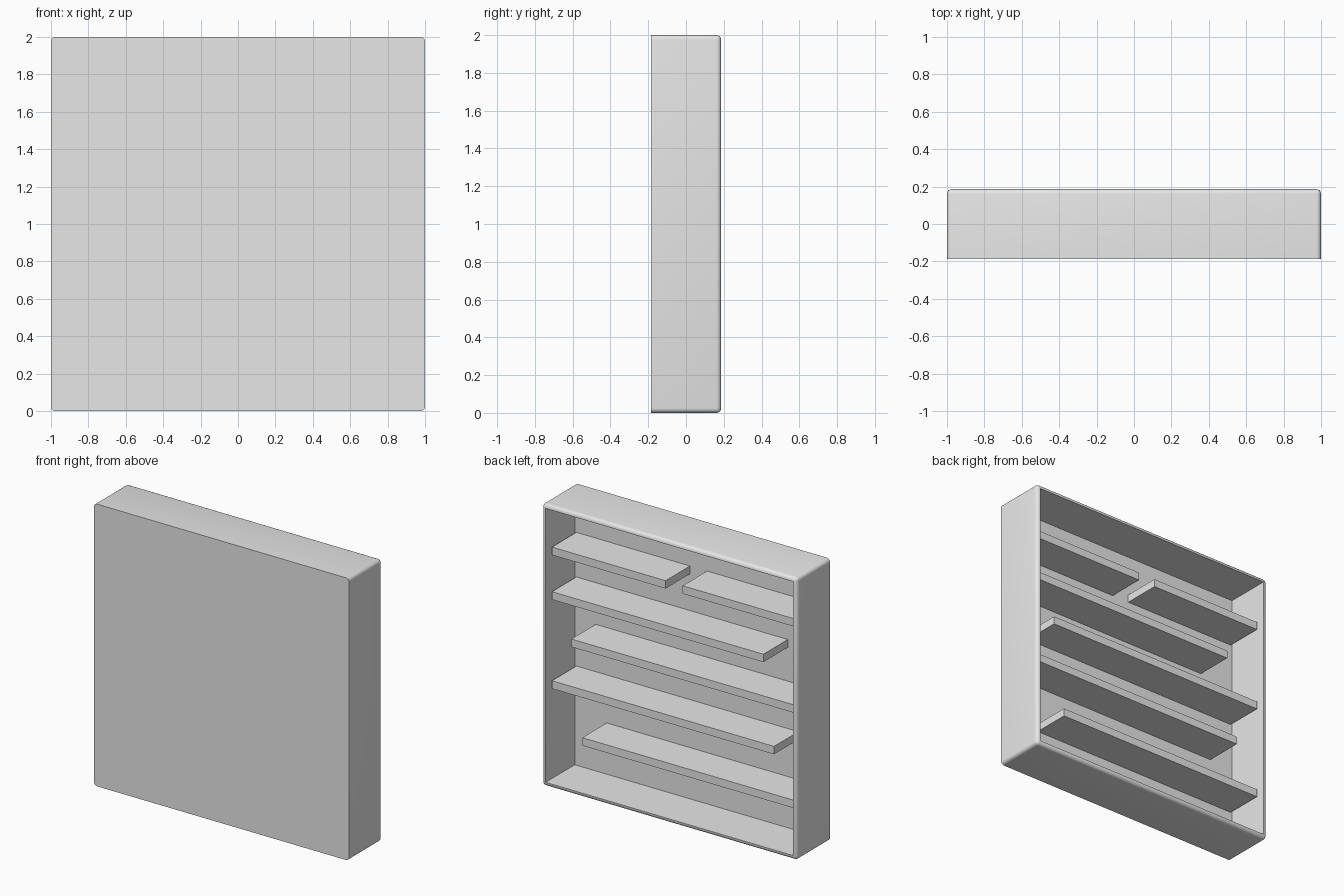
import bpy
import bmesh

cube = bpy.data.objects.get("Cube")
if cube:
    bpy.data.objects.remove(cube, do_unlink=True)

HALF_DEPTH = 0.186
WALL = 0.042
INNER = 1 - WALL            # inner half width
PANEL_Y = -HALF_DEPTH + 0.046
SHELF_Y = 0.133             # open-side edge of the shelves
SHELF_THICK = 0.056

grey = bpy.data.materials.new("light_grey")
grey.use_nodes = True
grey.diffuse_color = (0.8, 0.8, 0.8, 1)
grey.node_tree.nodes["Principled BSDF"].inputs["Base Color"].default_value = (0.8, 0.8, 0.8, 1)


def box_bmesh(lo, hi):
    bm = bmesh.new()
    bmesh.ops.create_cube(bm, size=1)
    for v in bm.verts:
        v.co = [(a + b) / 2 + c * (b - a) for a, b, c in zip(lo, hi, v.co)]
    return bm


def add_object(name, bm):
    mesh = bpy.data.meshes.new(name)
    bm.to_mesh(mesh)
    bm.free()
    mesh.materials.append(grey)
    obj = bpy.data.objects.new(name, mesh)
    bpy.context.collection.objects.link(obj)
    return obj


# Case: a box hollowed from the +y side, outer edges rounded except at the -y face
bm = box_bmesh((-1, -HALF_DEPTH, 0), (1, HALF_DEPTH, 2))
outer = [e for e in bm.edges if any(v.co.y > 0 for v in e.verts)]
open_face = max(bm.faces, key=lambda f: f.calc_center_median().y)
bmesh.ops.inset_region(bm, faces=[open_face], thickness=WALL)
pushed = bmesh.ops.extrude_discrete_faces(bm, faces=[open_face])["faces"][0]
for v in pushed.verts:
    v.co.y = PANEL_Y
bmesh.ops.bevel(bm, geom=outer, offset=0.025, segments=5, profile=0.5, affect='EDGES')
bmesh.ops.recalc_face_normals(bm, faces=bm.faces)
case = add_object("case", bm)
bpy.ops.object.select_all(action='DESELECT')
case.select_set(True)
bpy.context.view_layer.objects.active = case
bpy.ops.object.shade_smooth_by_angle(angle=0.6)

# Shelves: name, right end, left end, top height
shelves = [
    ("top_left_shelf", 0.067, INNER, 1.68),
    ("top_right_shelf", -INNER, -0.067, 1.68),
    ("upper_shelf", -0.70, INNER, 1.364),
    ("middle_shelf", -INNER, 0.806, 1.069),
    ("lower_shelf", -0.783, INNER, 0.733),
    ("bottom_shelf", -INNER, 0.72, 0.393),
]
for name, x0, x1, top in shelves:
    add_object(name, box_bmesh((x0, PANEL_Y, top - SHELF_THICK), (x1, SHELF_Y, top)))
